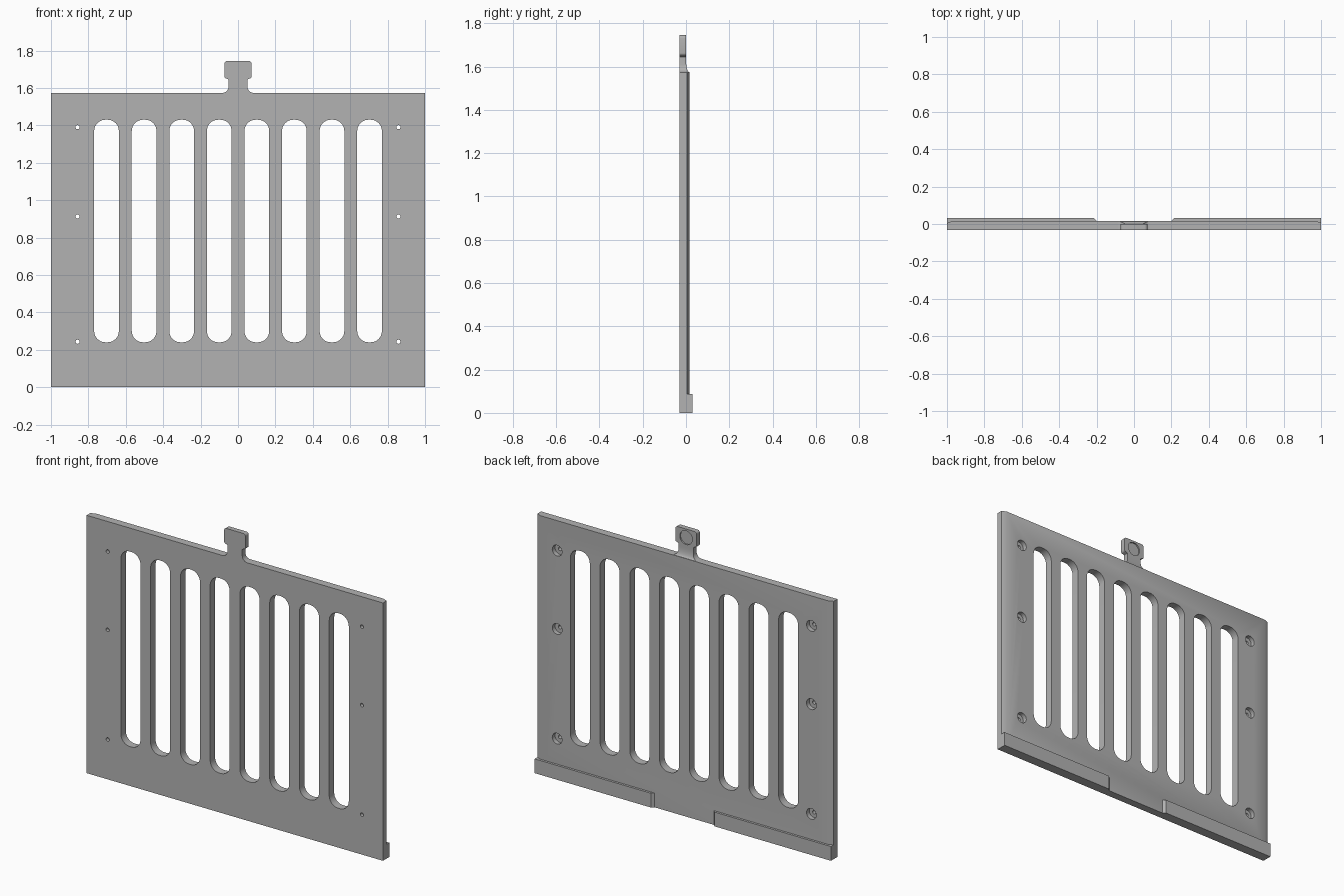
import bpy, bmesh, math
from mathutils import Vector

if "Cube" in bpy.data.objects:
    bpy.data.objects.remove(bpy.data.objects["Cube"])

FRONT, BACK, LIP = -0.031, 0.017, 0.031
TOP = 1.573

grey = bpy.data.materials.new("grey plastic")
grey.diffuse_color = (0.45, 0.45, 0.45, 1)
grey.use_nodes = True
grey.node_tree.nodes["Principled BSDF"].inputs["Base Color"].default_value = grey.diffuse_color


def arc(cx, cz, r, a0, a1, n=8):
    """Points along an arc, angles in degrees."""
    return [(cx + r * math.cos(math.radians(a0 + (a1 - a0) * i / n)),
             cz + r * math.sin(math.radians(a0 + (a1 - a0) * i / n))) for i in range(n + 1)]


def rounded_rect(x0, x1, z0, z1, r):
    return (arc(x1 - r, z0 + r, r, -90, 0) + arc(x1 - r, z1 - r, r, 0, 90)
            + arc(x0 + r, z1 - r, r, 90, 180) + arc(x0 + r, z0 + r, r, 180, 270))


def circle(x, z, r, n=24):
    return arc(x, z, r, 0, 360, n)[:-1]


def prism(bm, pts, lo, hi, axis):
    """Extrude a 2D outline from lo to hi along the given axis."""
    place = {"x": lambda p, d: (d, p[0], p[1]),
             "y": lambda p, d: (p[0], d, p[1]),
             "z": lambda p, d: (p[0], p[1], d)}[axis]
    a = [bm.verts.new(place(p, lo)) for p in pts]
    b = [bm.verts.new(place(p, hi)) for p in pts]
    faces = [bm.faces.new(a), bm.faces.new(b[::-1])]
    for i in range(len(pts)):
        j = (i + 1) % len(pts)
        faces.append(bm.faces.new((a[j], a[i], b[i], b[j])))
    bmesh.ops.recalc_face_normals(bm, faces=faces)


def part(name, prisms):
    bm = bmesh.new()
    for p in prisms:
        prism(bm, *p)
    me = bpy.data.meshes.new(name)
    bm.to_mesh(me)
    bm.free()
    me.materials.append(grey)
    ob = bpy.data.objects.new(name, me)
    bpy.context.collection.objects.link(ob)
    return ob


def cut(ob, prisms):
    """Subtract prisms from a part and apply the result."""
    tool = part("cutter", prisms)
    tool.hide_render = True
    mod = ob.modifiers.new("cut", "BOOLEAN")
    mod.operation, mod.solver, mod.object = "DIFFERENCE", "EXACT", tool
    bpy.context.view_layer.update()
    me = bpy.data.meshes.new_from_object(ob.evaluated_get(bpy.context.evaluated_depsgraph_get()))
    ob.modifiers.clear()
    ob.data = me
    bpy.data.objects.remove(tool)


def smooth(ob):
    bpy.ops.object.select_all(action="DESELECT")
    ob.select_set(True)
    bpy.context.view_layer.objects.active = ob
    bpy.ops.object.shade_smooth_by_angle(angle=math.radians(30))


# Panel with chamfered rear side edges
panel = part("panel", [([(-1, FRONT), (1, FRONT), (1, 0.005), (0.97, BACK),
                         (-0.97, BACK), (-1, 0.005)], 0, TOP, "z")])
# Eight vertical slots
slots = [(rounded_rect(x - 0.066, x + 0.066, 0.24, 1.43, 0.06), -0.1, 0.1, "y")
         for x in [-0.703 + i * 0.2009 for i in range(8)]]
cut(panel, slots)
# Screw holes with wide counterbores at the back
spots = [(sx * 0.858, z) for sx in (-1, 1) for z in (0.243, 0.912, 1.39)]
cut(panel, [(circle(x, z, 0.033), -0.01, 0.1, "y") for x, z in spots])
cut(panel, [(circle(x, z, 0.011, 16), -0.1, 0.1, "y") for x, z in spots])
smooth(panel)

# Two rear lips along the bottom, chamfered at the inner end
for side, name in ((-1, "left_lip"), (1, "right_lip")):
    part(name, [([(side * x, y) for x, y in
                  ((0.2, BACK), (0.215, LIP), (1, LIP), (1, 0.0), (0.2, 0.0))], 0, 0.087, "z")])

# Pull tab: flared foot, narrow neck, rounded head
half = ([(0.09, TOP - 0.005)] + arc(0.085, TOP + 0.035, 0.035, 270, 180)
        + [(0.05, 1.645)] + arc(0.06, 1.662, 0.012, -90, 0, 4)
        + arc(0.057, 1.73, 0.015, 0, 90, 5))
tab = part("pull_tab", [(half + [(-x, z) for x, z in reversed(half)], FRONT, BACK, "y")])
# Thin the back of the tab with a curved run-out
ramp = arc(BACK + 0.018, TOP + 0.055, 0.055, 270, 180, 10)
ramp = [(0.0 + (y - (BACK - 0.037)) * BACK / 0.055, z) for y, z in ramp]
ramp = [(y, z) for y, z in ramp if y <= BACK]
cut(tab, [([(0.1, TOP + 0.0005), (BACK + 0.001, TOP + 0.0005)] + ramp[1:]
           + [(0.0, 1.9), (0.1, 1.9)], -0.3, 0.3, "x")])
# Round thumb recess in the back of the head
cut(tab, [(circle(0, 1.692, 0.042, 32), -0.008, 0.1, "y")])
smooth(tab)
